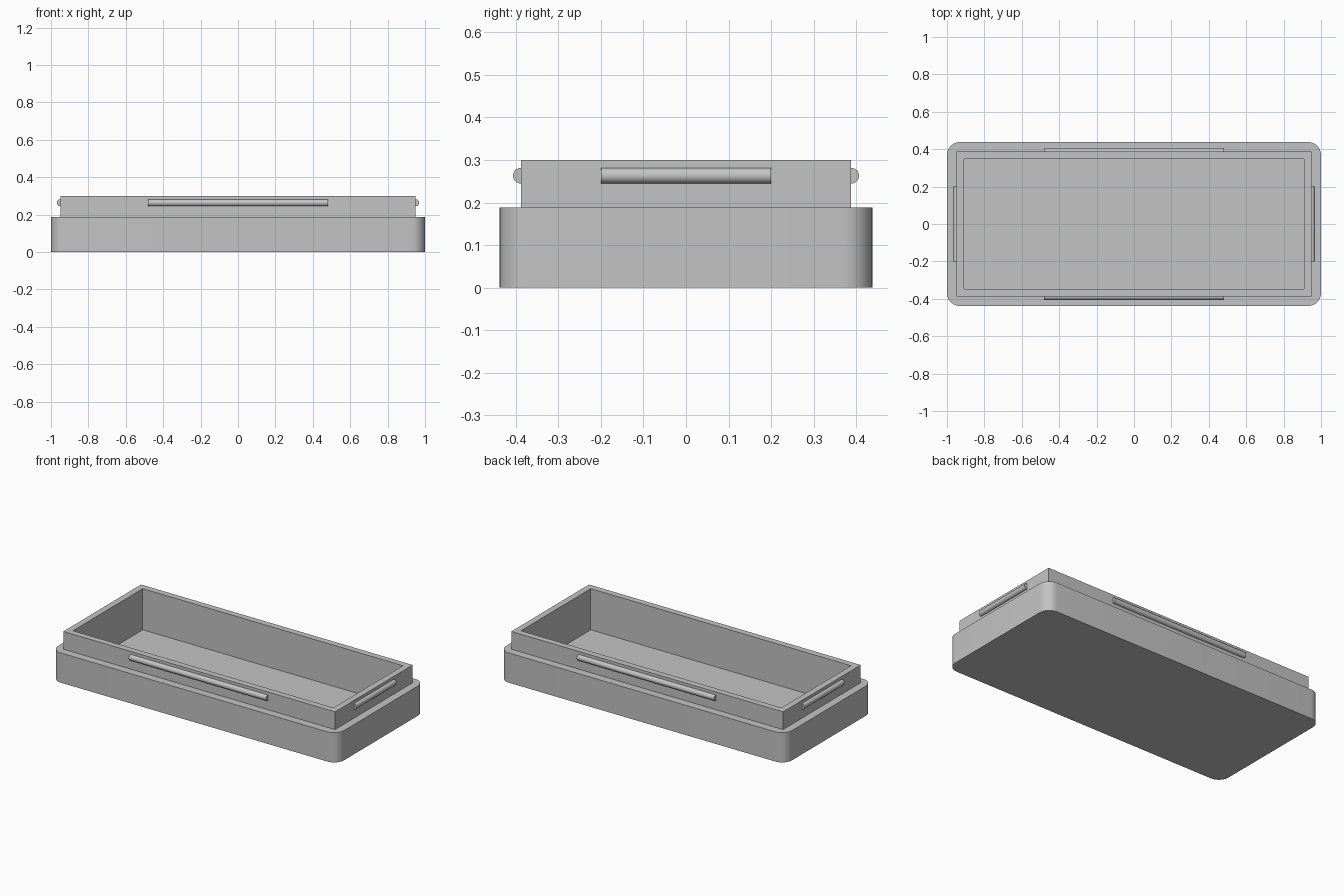
import bpy
import bmesh
import math
from mathutils import Matrix

if "Cube" in bpy.data.objects:
    bpy.data.objects.remove(bpy.data.objects["Cube"], do_unlink=True)

GREY = bpy.data.materials.new("plain grey")
GREY.use_nodes = True
GREY.diffuse_color = (0.55, 0.55, 0.55, 1)
GREY.node_tree.nodes["Principled BSDF"].inputs["Base Color"].default_value = GREY.diffuse_color

BASE_X, BASE_Y, BASE_TOP = 1.0, 0.438, 0.188
LIP_X, LIP_Y, LIP_TOP = 0.95, 0.388, 0.30
WALL, FLOOR = 0.04, 0.04
BEAD_RADIUS, BEAD_Z = 0.0185, 0.263


def add_object(name, bm):
    bmesh.ops.recalc_face_normals(bm, faces=bm.faces)
    mesh = bpy.data.meshes.new(name)
    bm.to_mesh(mesh)
    bm.free()
    obj = bpy.data.objects.new(name, mesh)
    mesh.materials.append(GREY)
    bpy.context.collection.objects.link(obj)
    return obj


def box(name, half_x, half_y, bottom, top, corner=0):
    """Box centred on the z axis, with optionally rounded vertical corners."""
    bm = bmesh.new()
    bmesh.ops.create_cube(bm, size=2)
    for v in bm.verts:
        v.co = (v.co.x * half_x, v.co.y * half_y, top if v.co.z > 0 else bottom)
    if corner:
        upright = [e for e in bm.edges
                   if abs(e.verts[0].co.z - e.verts[1].co.z) > 0.01]
        bmesh.ops.bevel(bm, geom=upright, offset=corner, segments=10,
                        profile=0.5, affect='EDGES')
    return add_object(name, bm)


def activate(obj):
    bpy.ops.object.select_all(action='DESELECT')
    obj.select_set(True)
    bpy.context.view_layer.objects.active = obj


def combine(obj, other, operation):
    mod = obj.modifiers.new(operation.lower(), 'BOOLEAN')
    mod.operation, mod.solver, mod.object = operation, 'EXACT', other
    activate(obj)
    bpy.ops.object.modifier_apply(modifier=mod.name)
    bpy.data.objects.remove(other, do_unlink=True)


def smooth(obj):
    activate(obj)
    bpy.ops.object.shade_smooth_by_angle(angle=math.radians(30))


def bead(name, length, x, y, along_x):
    """Round snap bead half sunk into the lip wall."""
    bm = bmesh.new()
    turn = Matrix.Rotation(math.pi / 2, 4, 'Y' if along_x else 'X')
    bmesh.ops.create_cone(bm, cap_ends=True, segments=32, radius1=BEAD_RADIUS,
                          radius2=BEAD_RADIUS, depth=length,
                          matrix=Matrix.Translation((x, y, BEAD_Z)) @ turn)
    smooth(add_object(name, bm))


# Tray: rounded base, square lip on top, hollowed down to a thin floor
tray = box("tray", BASE_X, BASE_Y, 0, BASE_TOP, corner=0.07)
combine(tray, box("lip", LIP_X, LIP_Y, BASE_TOP / 2, LIP_TOP), 'UNION')
combine(tray, box("cavity", LIP_X - WALL, LIP_Y - WALL, FLOOR, LIP_TOP + 0.1), 'DIFFERENCE')
smooth(tray)

# Snap beads: long ones front and back, short ones on the ends
bead("front_bead", 0.96, 0, -LIP_Y, True)
bead("back_bead", 0.96, 0, LIP_Y, True)
bead("left_bead", 0.4, LIP_X, 0, False)
bead("right_bead", 0.4, -LIP_X, 0, False)
